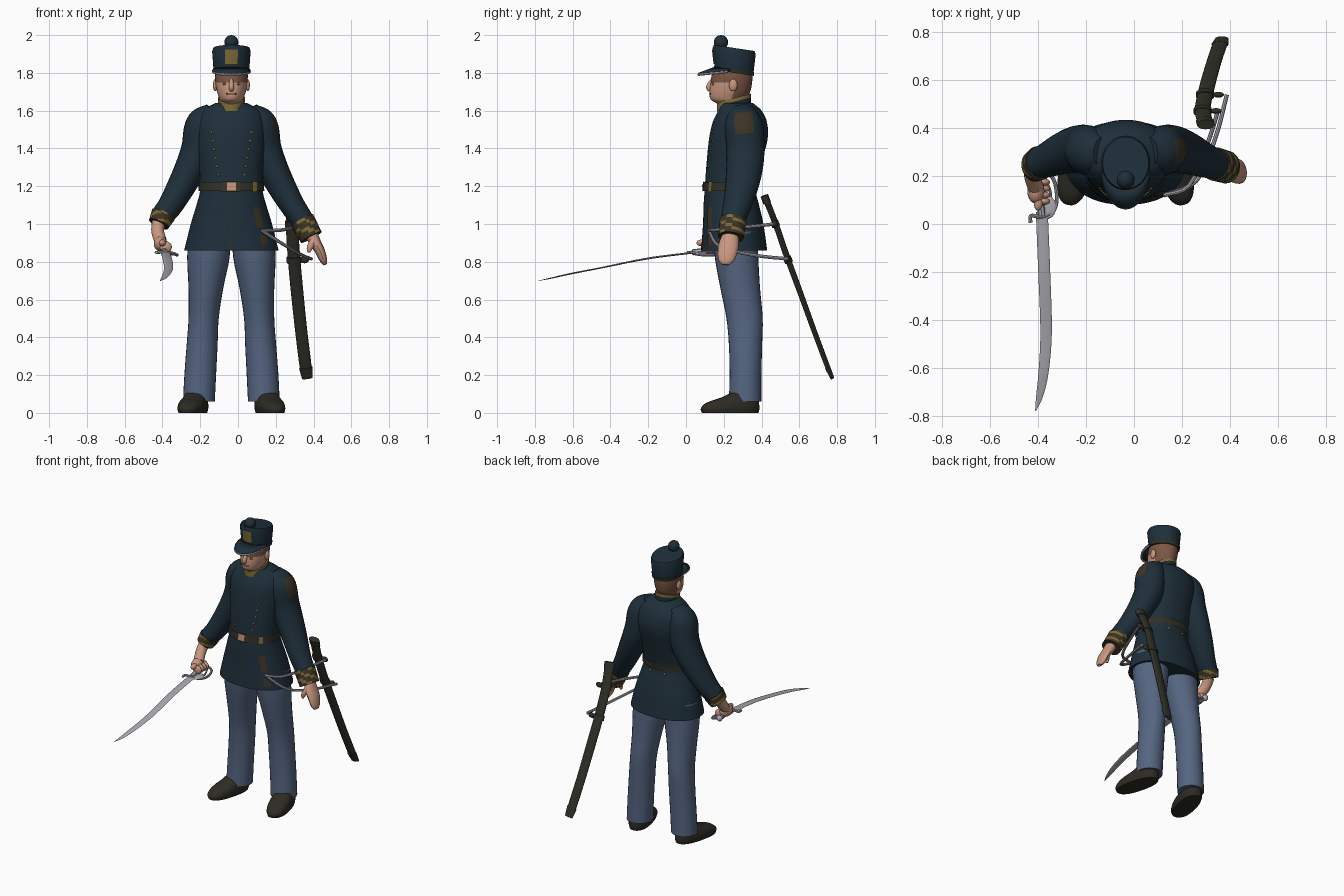
import bpy, bmesh
from math import sin, cos, pi, radians, copysign
from mathutils import Vector, Matrix

cube = bpy.data.objects.get("Cube")
if cube:
    bpy.data.objects.remove(cube)

MID = -.035  # body centre line


def material(name, r, g, b):
    m = bpy.data.materials.new(name)
    m.diffuse_color = (r, g, b, 1)
    m.use_nodes = True
    shader = next(n for n in m.node_tree.nodes if n.type == 'BSDF_PRINCIPLED')
    shader.inputs["Base Color"].default_value = (r, g, b, 1)
    return m


navy = material("navy cloth", .013, .028, .042)
blue = material("blue trousers", .09, .13, .22)
shoe_black = material("shoe leather", .027, .024, .017)
skin = material("skin", .58, .31, .21)
brown = material("hair brown", .2, .095, .06)
gold = material("gold braid", .21, .15, .04)
steel = material("steel", .4, .4, .44)
sheath = material("scabbard leather", .03, .029, .02)
dark = material("dark brown cloth", .045, .034, .018)
white = material("pale braid", .58, .58, .62)


def smooth_sections(rows, steps=4):
    """Catmull-Rom interpolation of any tuples of numbers."""
    pts = [Vector(r) for r in rows]
    pts = [pts[0] * 2 - pts[1]] + pts + [pts[-1] * 2 - pts[-2]]
    out = []
    for a, b, c, d in zip(pts, pts[1:], pts[2:], pts[3:]):
        for i in range(steps):
            t = i / steps
            out.append(b + (c - a) * (t / 2) + (a * 2 - b * 5 + c * 4 - d) * (t * t / 2)
                       + (b * 3 - a - c * 3 + d) * (t ** 3 / 2))
    return out + [pts[-2]]


def finish(ob, mat, angle=40):
    ob.data.materials.append(mat)
    bpy.ops.object.select_all(action='DESELECT')
    ob.select_set(True)
    bpy.context.view_layer.objects.active = ob
    bpy.ops.object.shade_smooth_by_angle(angle=radians(angle))
    return ob


def skin_rings(name, rings, mat, closed=True):
    bm = bmesh.new()
    rows = [[bm.verts.new(p) for p in ring] for ring in rings]
    n = len(rows[0])
    for a, b in zip(rows, rows[1:]):
        for i in range(n if closed else n - 1):
            j = (i + 1) % n
            bm.faces.new((a[i], a[j], b[j], b[i]))
    if closed:
        bm.faces.new(rows[0])
        bm.faces.new(rows[-1])
        bmesh.ops.recalc_face_normals(bm, faces=bm.faces)
    me = bpy.data.meshes.new(name)
    bm.to_mesh(me)
    bm.free()
    ob = bpy.data.objects.new(name, me)
    bpy.context.collection.objects.link(ob)
    return finish(ob, mat)


def ring_point(s, a, off=0, power=2):
    """Section (cx, cy, z, rx, ry, slope); angle 0 is the front, positive is left."""
    cx, cy, z, rx, ry, slope = s
    e = 2 / power
    x = copysign(abs(sin(a)) ** e, sin(a)) * (rx + off)
    y = -copysign(abs(cos(a)) ** e, cos(a)) * (ry + off)
    return Vector((cx + x, cy + y, z + slope * y))


def stack(name, rows, mat, power=2, off=0, n=32, arc=None):
    """Loft of level rings, whole or over an arc given in degrees."""
    if arc:
        lo, hi = map(radians, arc)
        angles = [lo + (hi - lo) * i / n for i in range(n + 1)]
    else:
        angles = [2 * pi * i / n for i in range(n)]
    return skin_rings(name, [[ring_point(s, a, off, power) for a in angles] for s in rows],
                      mat, closed=not arc)


def tube(name, rows, mat, ref=(0, 1, 0), n=16, steps=4):
    """Elliptic tube along a path of (x, y, z, side radius, other radius)."""
    rows = smooth_sections(rows, steps)
    centres = [Vector(r[:3]) for r in rows]
    rings = []
    for i, r in enumerate(rows):
        t = (centres[min(i + 1, len(rows) - 1)] - centres[max(i - 1, 0)]).normalized()
        u = Vector(ref).cross(t).normalized()
        v = t.cross(u)
        rings.append([centres[i] + u * (r[3] * cos(2 * pi * k / n)) + v * (r[4] * sin(2 * pi * k / n))
                      for k in range(n)])
    return skin_rings(name, rings, mat)


def wire(name, pts, r, mat, ref=(0, 0, 1)):
    return tube(name, [(*p, r, r) for p in pts], mat, ref, n=8)


def ball(name, loc, size, mat):
    bm = bmesh.new()
    bmesh.ops.create_uvsphere(bm, u_segments=20, v_segments=12, radius=1,
                              matrix=Matrix.LocRotScale(Vector(loc), None, Vector(size)))
    me = bpy.data.meshes.new(name)
    bm.to_mesh(me)
    bm.free()
    ob = bpy.data.objects.new(name, me)
    bpy.context.collection.objects.link(ob)
    return finish(ob, mat, 60)


def paint(ob, mat, test):
    ob.data.materials.append(mat)
    for f in ob.data.polygons:
        if test(f.center, f.normal):
            f.material_index = len(ob.data.materials) - 1


def level(rows):
    return [(MID, *r, 0) for r in rows]


# Coat
coat_rows = smooth_sections(level([
    (.255, .86, .25, .175), (.25, 1, .215, .16), (.24, 1.1, .185, .147), (.235, 1.18, .166, .136),
    (.25, 1.3, .17, .143), (.277, 1.45, .185, .155), (.285, 1.54, .185, .143),
    (.285, 1.6, .155, .115), (.27, 1.64, .085, .085)]), 6)
stack("coat", coat_rows, navy, power=2.2, n=48)


def coat_at(z):
    for a, b in zip(coat_rows, coat_rows[1:]):
        if a[2] <= z <= b[2]:
            return a.lerp(b, (z - a[2]) / (b[2] - a[2]))


def coat_patch(name, z0, z1, arc, mat, off=.005):
    rows = [coat_at(z0 + (z1 - z0) * i / 4) for i in range(5)]
    stack(name, rows, mat, power=2.2, off=off, n=48 if arc[1] - arc[0] > 90 else 8, arc=arc)


coat_patch("belt", 1.175, 1.222, (-180, 180), sheath, .008)
coat_patch("buckle_plate", 1.172, 1.225, (-14, 14), dark, .012)
coat_patch("buckle", 1.178, 1.22, (-6, 6), skin, .015)
coat_patch("belt_loop", 1.17, 1.225, (38, 48), gold, .012)
coat_patch("front_patch", .98, 1.09, (35, 48), dark, .004)
coat_patch("hem_patch", .89, .94, (38, 50), dark, .004)
coat_patch("front_seam", .865, 1.17, (-1, 0), sheath, .002)
for side in (-1, 1):
    for i in range(6):
        spot = ring_point(coat_at(1.26 + i * .045), side * radians(22 + i * 2), power=2.2)
        ball("coat_button", spot, (.007, .006, .007), gold)
    back = ring_point(coat_at(1.15), pi + side * .3, power=2.2)
    ball("back_button", back, (.009, .006, .009), gold)

# Collar
collar = [(MID, .255, z, .07, .088, .25) for z in (1.605, 1.665)]
stack("collar", collar, navy)
stack("collar_braid", [(MID, .255, z, .072, .09, .25) for z in (1.648, 1.668)], gold)
stack("collar_tab", [(MID, .255, z, .073, .091, .25) for z in (1.62, 1.65)], gold, n=12, arc=(-50, 50))

# Arms: shared down to the forearm, the left one hangs longer
arm_rows = [(.1, .3, 1.61, .04, .06), (.15, .305, 1.53, .09, .1), (.175, .315, 1.4, .09, .1),
            (.215, .31, 1.3, .083, .097), (.265, .295, 1.2, .075, .088), (.322, .27, 1.1, .066, .075)]
ends = {1: [(.375, .25, 1.02, .06, .065), (.423, .237, .93, .056, .062)],
        -1: [(.36, .255, 1.05, .06, .066), (.385, .24, 1, .05, .06)]}
for side, label in ((1, "left"), (-1, "right")):
    place = lambda rows: [(MID + side * r[0], *r[1:]) for r in rows]
    arm = tube(label + "_sleeve", place(arm_rows + ends[side]), navy, n=24, steps=8)
    if side > 0:
        paint(arm, dark, lambda c, n: 1.48 < c.z < 1.59 and .26 < c.y < .36 and n.x > .3)
    top, bottom = (Vector(r) for r in ends[side])
    grow = Vector((0, 0, 0, .006, .006))
    cuff = tube(label + "_cuff", place([top + grow, bottom + grow]), dark, n=24, steps=6)
    paint(cuff, gold, lambda c, n: int((c.z + c.y * .5) * 60) % 3 == 0)

# Left hand
tube("left_hand", [(.385, .24, .95, .035, .04), (.41, .228, .9, .03, .052), (.435, .22, .855, .026, .052),
                   (.452, .212, .81, .02, .042), (.462, .21, .785, .01, .02)], skin)
tube("left_thumb", [(.4, .2, .91, .02, .02), (.38, .185, .875, .016, .016),
                    (.375, .18, .85, .008, .008)], skin)

# Right hand gripping the sword
tube("right_wrist", [(-.42, .24, 1.01, .036, .036), (-.425, .2, .96, .034, .034),
                     (-.41, .15, .91, .03, .034)], skin, ref=(1, 0, 0))
ball("right_palm", (-.41, .14, .895), (.036, .055, .04), skin)
for i in range(4):
    ball("right_finger", (-.382, .175 - i * .027, .878), (.032, .016, .03), skin)
ball("right_thumb", (-.4, .085, .9), (.018, .03, .018), skin)

# Sword
tube("sword_blade", [(-.385, .05, .85, .025, .005), (-.375, -.2, .818, .025, .005),
                     (-.367, -.45, .768, .024, .004), (-.378, -.62, .735, .021, .004),
                     (-.395, -.72, .712, .014, .003), (-.411, -.78, .7, .002, .001)], steel, ref=(0, 0, 1))
wire("sword_grip", [(-.41, .215, .868), (-.395, .12, .86), (-.385, .035, .85)], .016, steel)
ball("sword_pommel", (-.41, .215, .868), (.02, .018, .02), steel)
wire("knuckle_bow", [(-.405, .21, .865), (-.345, .2, .845), (-.323, .13, .835), (-.333, .06, .84),
                     (-.385, .03, .85), (-.43, .035, .85), (-.432, .005, .85)], .008, steel)
wire("inner_bow", [(-.37, .19, .85), (-.348, .12, .838), (-.365, .04, .845)], .006, steel)
ball("shell_guard", (-.365, .07, .845), (.04, .05, .008), steel)

# Legs and shoes
for side, label in ((1, "left"), (-1, "right")):
    leg = [(MID + side * x, y, z, rx, ry, 0) for x, y, z, rx, ry in (
        (.172, .313, .06, .084, .086), (.165, .315, .2, .084, .084), (.155, .315, .36, .082, .088),
        (.147, .31, .5, .08, .096), (.135, .287, .66, .092, .105), (.122, .268, .82, .112, .115),
        (.115, .262, .96, .112, .118))]
    stack(label + "_trouser_leg", smooth_sections(leg), blue, n=28)
    shoe = [(0, y, z, rx, ry, 0) for y, z, rx, ry in (
        (-.025, 0, .064, .153), (-.025, .025, .07, .158), (-.01, .055, .068, .14),
        (.025, .08, .06, .1), (.05, .105, .052, .072))]
    ob = stack(label + "_shoe", smooth_sections(shoe, 3), shoe_black, power=2.4)
    ob.location = (MID + side * .198, .258, 0)
    ob.rotation_euler.z = side * radians(14)

# Head
head = stack("head", smooth_sections(level([
    (.265, 1.6, .06, .07), (.25, 1.64, .056, .09), (.225, 1.66, .062, .095), (.232, 1.7, .076, .108),
    (.24, 1.75, .085, .11), (.245, 1.8, .086, .106), (.25, 1.84, .075, .09)])), skin)
paint(head, brown, lambda c, n: c.z > 1.755 or (c.y > .25 and c.z > 1.67))
tube("nose", [(MID, .145, 1.765, .01, .012), (MID, .122, 1.725, .014, .016),
              (MID, .128, 1.705, .01, .008)], skin)
ball("moustache", (MID, .133, 1.69), (.03, .01, .007), brown)
for side in (-1, 1):
    ball("ear", (MID + side * .086, .25, 1.735), (.012, .022, .032), skin)
    ball("eye", (MID + side * .034, .143, 1.742), (.014, .008, .008), brown)

# Cap with peak, badge and pompom
cap = [(MID, .255, 1.8, .093, .101, -.15), (MID, .255, 1.82, .095, .103, -.15),
       (MID, .255, 1.915, .102, .114, -.15), (MID, .255, 1.932, .096, .108, -.15)]
stack("cap", cap, navy, n=40)
stack("cap_band", cap[:2], sheath, off=.003, n=40)
badge = [Vector(cap[1]).lerp(Vector(cap[2]), t) for t in (.12, .5, .92)]
stack("cap_badge", badge, gold, off=.005, n=8, arc=(-19, 19))
ball("pompom", (MID, .185, 1.962), (.037, .038, .038), navy)
rim = (MID, .235, 1.807, .098, .168, .1)
peak = stack("cap_peak", [(MID, .25, 1.812, .09, .098, -.1), rim], navy, n=24, arc=(-85, 85))
peak.modifiers.new("thickness", 'SOLIDIFY').thickness = .01
wire("peak_braid", [ring_point(rim, radians(a)) for a in range(-85, 86, 17)], .006, white)

# Scabbard with bands, rings and slings
tube("scabbard", [(.298, .42, 1.14, .034, .017), (.287, .475, 1, .033, .016), (.295, .53, .84, .033, .016),
                  (.312, .6, .65, .033, .015), (.335, .68, .43, .032, .014), (.36, .755, .23, .031, .013),
                  (.368, .775, .185, .018, .008)], sheath)
tube("scabbard_mouth", [(.3, .415, 1.15, .038, .021), (.296, .43, 1.11, .038, .021)], sheath)
tube("scabbard_tip", [(.359, .75, .24, .036, .015), (.367, .775, .183, .028, .01)], sheath)
for x, y, z in ((.287, .472, 1), (.297, .54, .81)):
    tube("scabbard_band", [(x, y - .006, z + .015, .039, .022), (x, y + .006, z - .015, .039, .022)], sheath)
    ball("scabbard_ring", (x + .055, y, z), (.024, .012, .018), sheath)
wire("upper_sling", [(.125, .12, .965), (.23, .16, .968), (.305, .33, .985), (.35, .47, 1)], .009, steel)
wire("lower_sling", [(.125, .12, .965), (.26, .18, .88), (.34, .36, .835), (.388, .54, .815)], .009, steel)
